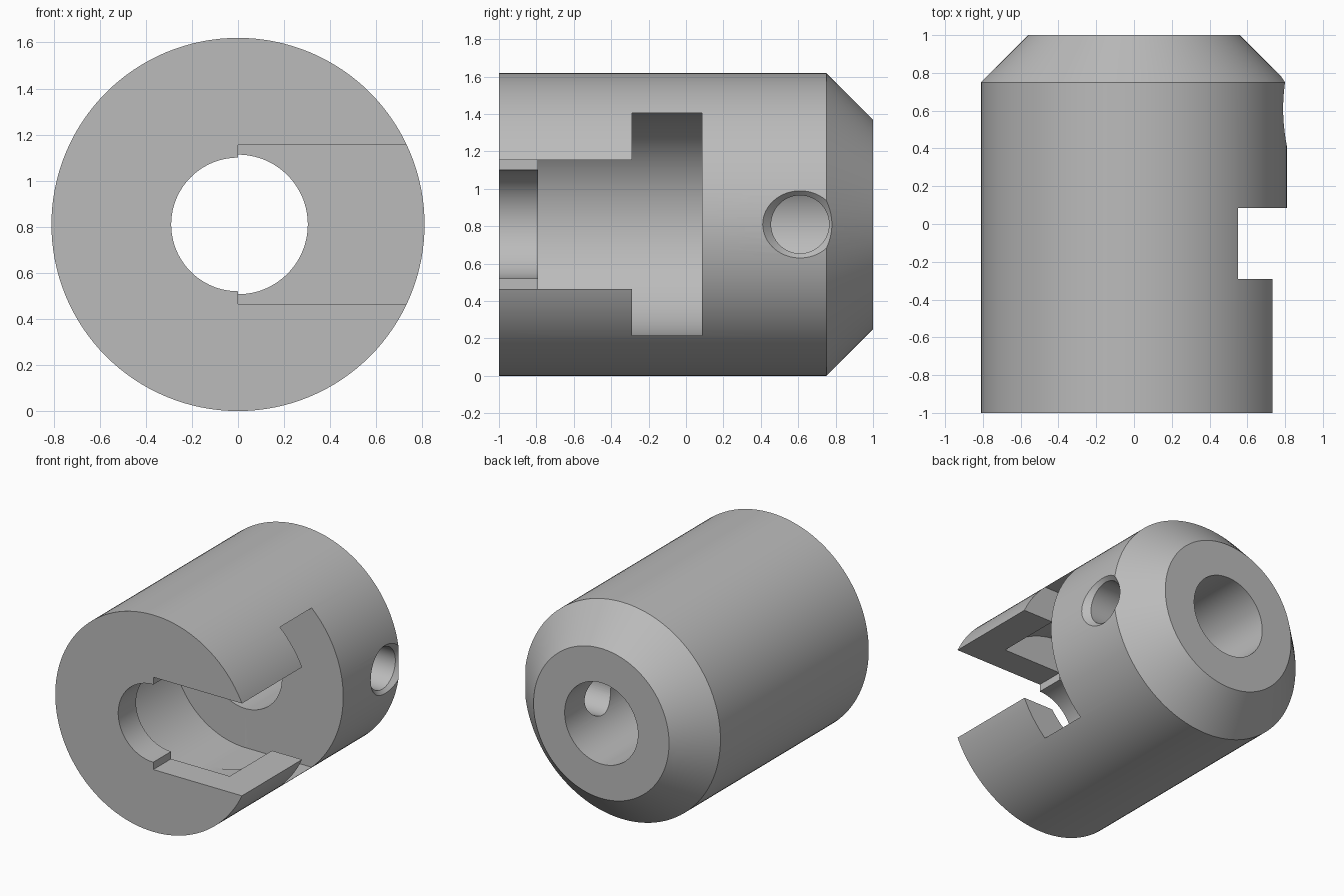
import bpy, bmesh, math
from mathutils import Matrix, Vector

cube = bpy.data.objects.get("Cube")
if cube:
    bpy.data.objects.remove(cube)

R = 0.81          # outer radius and axis height
SEGMENTS = 128

steel = bpy.data.materials.new("plain grey")
steel.use_nodes = True
grey = (0.5, 0.5, 0.5, 1)
steel.diffuse_color = grey
steel.node_tree.nodes["Principled BSDF"].inputs["Base Color"].default_value = grey


def make_object(name, bm):
    bmesh.ops.recalc_face_normals(bm, faces=bm.faces)
    mesh = bpy.data.meshes.new(name)
    bm.to_mesh(mesh)
    bm.free()
    mesh.materials.append(steel)
    obj = bpy.data.objects.new(name, mesh)
    bpy.context.collection.objects.link(obj)
    return obj


def revolve(name, profile, axis, origin, steps):
    """Closed (radius, distance) profile turned around an axis along x or y."""
    bm = bmesh.new()
    axis = Vector(axis)
    out = Vector((0, 0, 1))
    rings = []
    for i in range(steps):
        turn = Matrix.Rotation(math.tau * i / steps, 3, axis)
        rings.append([bm.verts.new(Vector(origin) + axis * d + turn @ out * r)
                      for r, d in profile])
    n = len(profile)
    for i in range(steps):
        a, b = rings[i], rings[(i + 1) % steps]
        for j in range(n):
            k = (j + 1) % n
            if profile[j][0] or profile[k][0]:
                bm.faces.new((a[j], a[k], b[k], b[j]))
    bmesh.ops.remove_doubles(bm, verts=bm.verts, dist=1e-5)
    return make_object(name, bm)


def box(name, x, y, half_height):
    """Box spanning x and y ranges, centred on the axis height."""
    bm = bmesh.new()
    bmesh.ops.create_cube(bm, size=1)
    bmesh.ops.scale(bm, vec=(x[1] - x[0], y[1] - y[0], 2 * half_height), verts=bm.verts)
    bmesh.ops.translate(bm, vec=(sum(x) / 2, sum(y) / 2, R), verts=bm.verts)
    return make_object(name, bm)


# Turned body: chamfered back, stepped bore and round inner chamber
body = revolve("coupling_body",
               [(0.29, -1), (R, -1), (R, 0.75), (0.56, 1), (0.303, 1),
                (0.303, 0.085), (0.595, 0.085), (0.595, -0.79), (0.29, -0.79)],
               (0, 1, 0), (0, 0, R), SEGMENTS)

# Side openings: narrow neck slot, wide head slot, countersunk screw hole
cutters = [
    box("neck_slot_cutter", (0, 1), (-1.2, -0.1), 0.345),
    box("head_slot_cutter", (0, 1), (-0.29, 0.085), 0.595),
    revolve("screw_hole_cutter",
            [(0, 0), (0.155, 0), (0.155, 0.765), (0.29, 0.9), (0, 0.9)],
            (1, 0, 0), (0, 0.61, R), 64),
]

bpy.ops.object.select_all(action='DESELECT')
bpy.context.view_layer.objects.active = body
body.select_set(True)
for cutter in cutters:
    cutter.hide_render = True
    mod = body.modifiers.new(cutter.name, 'BOOLEAN')
    mod.operation = 'DIFFERENCE'
    mod.solver = 'EXACT'
    mod.object = cutter
    bpy.ops.object.modifier_apply(modifier=mod.name)
    bpy.data.objects.remove(cutter)

bpy.ops.object.shade_smooth_by_angle(angle=math.radians(30))
